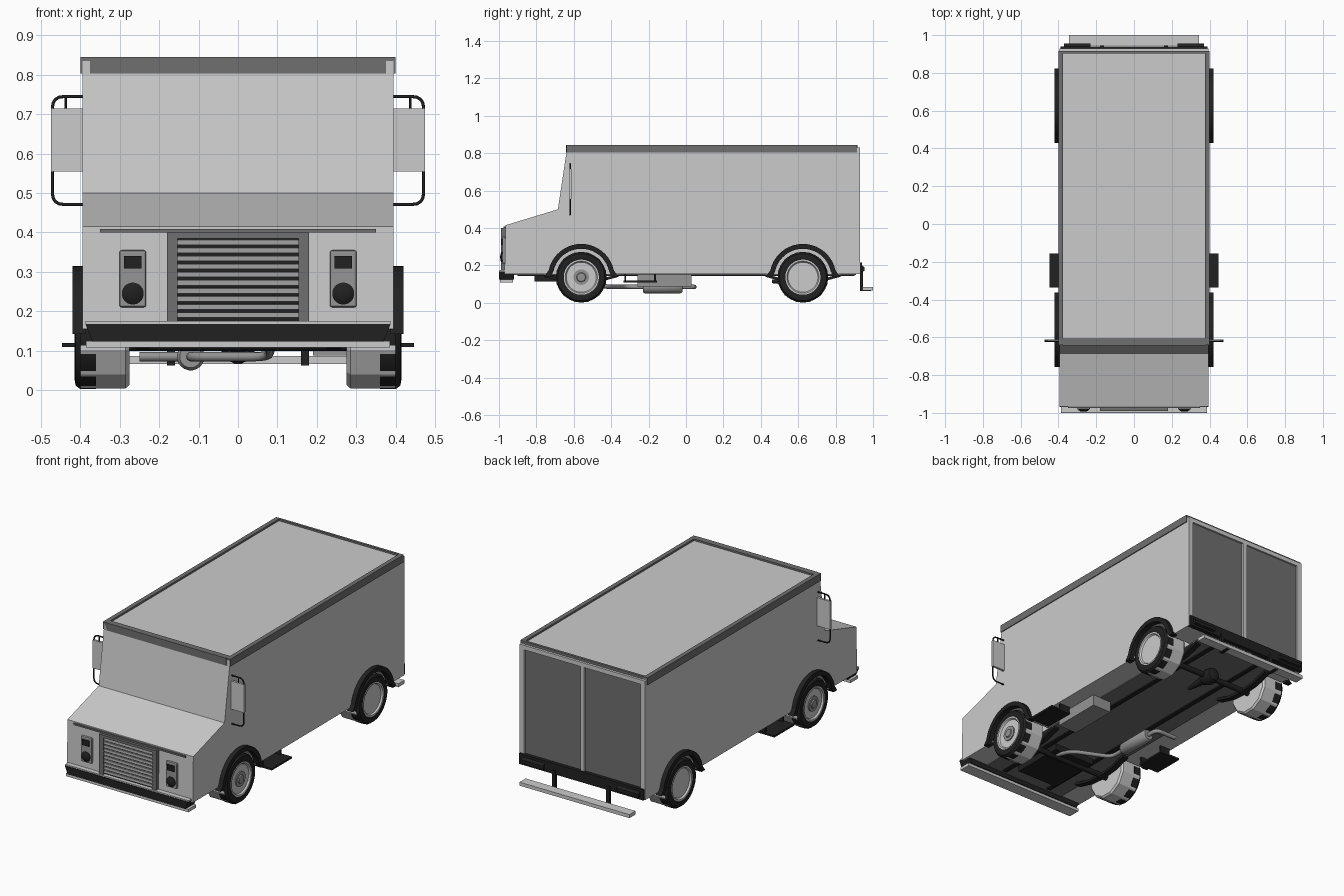
import bpy, bmesh
from math import sin, cos, pi, radians
from mathutils import Vector

if "Cube" in bpy.data.objects:
    bpy.data.objects.remove(bpy.data.objects["Cube"])


def mat(name, v):
    m = bpy.data.materials.new(name)
    m.diffuse_color = (v, v, v, 1)
    m.use_nodes = True
    m.node_tree.nodes["Principled BSDF"].inputs["Base Color"].default_value = m.diffuse_color
    return m


BLACK, DARK, MID = mat("black", 0.015), mat("dark_grey", 0.16), mat("mid_grey", 0.3)


def make(name, verts, faces, m=None, smooth=False):
    me = bpy.data.meshes.new(name)
    me.from_pydata(verts, [], faces)
    bm = bmesh.new()
    bm.from_mesh(me)
    bmesh.ops.remove_doubles(bm, verts=bm.verts, dist=1e-5)
    bmesh.ops.recalc_face_normals(bm, faces=bm.faces)
    bm.to_mesh(me)
    bm.free()
    ob = bpy.data.objects.new(name, me)
    bpy.context.collection.objects.link(ob)
    if m:
        me.materials.append(m)
    if smooth:
        bpy.ops.object.select_all(action='DESELECT')
        ob.select_set(True)
        bpy.context.view_layer.objects.active = ob
        bpy.ops.object.shade_smooth_by_angle(angle=radians(35))
    return ob


def prism(name, pts, x0, x1, m=None):
    """Extrude a (y, z) outline along x."""
    n = len(pts)
    v = [(x, y, z) for x in (x0, x1) for y, z in pts]
    f = [list(range(n)), list(range(2 * n - 1, n - 1, -1))]
    f += [[i, (i + 1) % n, n + (i + 1) % n, n + i] for i in range(n)]
    return make(name, v, f, m)


def box(name, x0, x1, y0, y1, z0, z1, m=None):
    return prism(name, [(y0, z0), (y1, z0), (y1, z1), (y0, z1)], x0, x1, m)


def lathe(name, prof, centre, n, m=None, axis='x', closed=False, smooth=True):
    """Turn a (distance along axis, radius) profile."""
    k, v, f = len(prof), [], []
    for i in range(n):
        a = 2 * pi * (i + 0.5) / n
        for d, r in prof:
            c, s = r * cos(a), r * sin(a)
            v.append(Vector((d, c, s) if axis == 'x' else (c, d, s)) + Vector(centre))
    for i in range(n):
        j = (i + 1) % n
        for p in range(k if closed else k - 1):
            q = (p + 1) % k
            f.append([i * k + p, i * k + q, j * k + q, j * k + p])
    return make(name, v, f, m, smooth)


def tube(name, pts, r, m, bevel=0.0):
    """Round pipe along a path, with optional rounded corners."""
    path = [Vector(pts[0])]
    for a, b, c in zip(pts, pts[1:], pts[2:]):
        a, b, c = Vector(a), Vector(b), Vector(c)
        p, q = b + (a - b).normalized() * bevel, b + (c - b).normalized() * bevel
        path += [(1 - t) ** 2 * p + 2 * t * (1 - t) * b + t * t * q for t in (0, .25, .5, .75, 1)]
    path.append(Vector(pts[-1]))
    cu = bpy.data.curves.new(name, 'CURVE')
    cu.dimensions, cu.bevel_depth, cu.bevel_resolution, cu.use_fill_caps = '3D', r, 2, True
    sp = cu.splines.new('POLY')
    sp.points.add(len(path) - 1)
    for pt, co in zip(sp.points, path):
        pt.co = (*co, 1)
    cu.materials.append(m)
    ob = bpy.data.objects.new(name, cu)
    bpy.context.collection.objects.link(ob)


SIDES = (("right", 1), ("left", -1))
AXLES = (("front", -0.56), ("rear", 0.625))
WZ = 0.137

# Body shell with four wheel wells
body = prism("body", [(-0.97, 0.155), (0.915, 0.155), (0.915, 0.835), (-0.64, 0.835),
                      (-0.64, 0.80), (-0.685, 0.50), (-0.965, 0.415)], -0.395, 0.395)
for end, y in AXLES:
    for side, s in SIDES:
        cut = lathe("well_cutter", [(s * 0.26, 0), (s * 0.26, 0.155), (s * 0.5, 0.155), (s * 0.5, 0)],
                    (0, y, WZ), 32, smooth=False)
        mod = body.modifiers.new("well", 'BOOLEAN')
        mod.object, mod.solver = cut, 'EXACT'
        bpy.context.view_layer.objects.active = body
        bpy.ops.object.modifier_apply(modifier=mod.name)
        bpy.data.objects.remove(cut)
box("floor_panel", -0.26, 0.26, -0.96, 0.91, 0.15, 0.156, DARK)

# Roof rim and rain rail
for side, s in SIDES:
    box("roof_rail_" + side, s * 0.375, s * 0.40, -0.64, 0.915, 0.803, 0.845, DARK)
box("roof_rail_front", -0.375, 0.375, -0.642, -0.607, 0.803, 0.845, DARK)
box("roof_rail_rear", -0.375, 0.375, 0.902, 0.916, 0.803, 0.845, DARK)

# Rear door frame, doors and sill
for side, s in SIDES:
    box("rear_post_" + side, s * 0.365, s * 0.395, 0.91, 0.93, 0.155, 0.83)
    box("rear_door_" + side, s * 0.012, s * 0.366, 0.91, 0.92, 0.215, 0.805, DARK)
    prism("rear_sill_end_" + side, [(0.925, 0.165), (0.955, 0.17), (0.955, 0.19), (0.925, 0.21)],
          s * 0.23, s * 0.37, BLACK)
    box("rear_step_bracket_" + side, s * 0.16, s * 0.18, 0.93, 0.945, 0.065, 0.18, BLACK)
    box("rear_step_arm_" + side, s * 0.16, s * 0.18, 0.93, 0.99, 0.063, 0.075, BLACK)
box("rear_centre_post", -0.012, 0.012, 0.91, 0.93, 0.21, 0.81)
box("rear_header", -0.37, 0.37, 0.91, 0.93, 0.805, 0.83)
box("rear_sill", -0.39, 0.39, 0.91, 0.94, 0.155, 0.215, BLACK)
box("rear_step", -0.345, 0.345, 0.945, 1.0, 0.066, 0.086)

# Grille surround and slats
box("grille_back", -0.155, 0.155, -0.975, -0.965, 0.175, 0.395, BLACK)
for side, s in SIDES:
    box("grille_side_" + side, s * 0.153, s * 0.18, -0.99, -0.965, 0.17, 0.40, DARK)
box("grille_top", -0.18, 0.18, -0.99, -0.965, 0.385, 0.40, DARK)
for i in range(10):
    z = 0.19 + i * 0.0205
    prism("grille_slat", [(-0.986, z - 0.006), (-0.97, z - 0.002), (-0.97, z + 0.008), (-0.982, z + 0.007)],
          -0.155, 0.155, MID)
box("nose_strip", -0.35, 0.35, -0.975, -0.96, 0.40, 0.409, DARK)

# Headlight clusters
for side, s in SIDES:
    x = s * 0.267
    bez = box("headlight_bezel_" + side, x - 0.034, x + 0.034, -0.982, -0.965, 0.21, 0.355, MID)
    bv = bez.modifiers.new("round", 'BEVEL')
    bv.width, bv.segments = 0.006, 2
    box("marker_light_" + side, x - 0.022, x + 0.022, -0.988, -0.975, 0.308, 0.34, BLACK)
    lathe("headlight_" + side, [(-0.97, 0.028), (-0.985, 0.028), (-0.992, 0.018), (-0.994, 0)],
          (x, 0, 0.245), 24, BLACK, 'y')

# Front bumper with pale lips and black face
box("bumper_top_lip", -0.387, 0.387, -0.997, -0.96, 0.168, 0.175)
box("bumper_lower_lip", -0.385, 0.385, -0.995, -0.925, 0.108, 0.125)
make("bumper_face", [(s * w, y, z) for y in (-1.0, -0.92) for s, w, z in
                     ((-1, 0.387, 0.168), (1, 0.387, 0.168), (1, 0.37, 0.124), (-1, 0.37, 0.124))],
     [(0, 1, 2, 3), (4, 5, 6, 7), (0, 1, 5, 4), (1, 2, 6, 5), (2, 3, 7, 6), (3, 0, 4, 7)], BLACK)

# Wheels: faceted inner drum, round tyre, hub; and arch flares
for end, y in AXLES:
    for side, s in SIDES:
        tag, c = end + "_" + side, (0, y, WZ)
        lathe("wheel_drum_" + tag, [(s * d, r) for d, r in
                                    ((0.275, 0), (0.275, 0.128), (0.285, 0.137), (0.40, 0.137), (0.40, 0))],
              c, 12, smooth=False)
        lathe("tyre_" + tag, [(s * d, r) for d, r in
                              ((0.36, 0.09), (0.36, 0.135), (0.40, 0.135), (0.412, 0.126), (0.415, 0.108),
                               (0.41, 0.092))], c, 32, BLACK, closed=True)
        lathe("rim_" + tag, [(s * d, r) for d, r in
                             ((0.395, 0.094), (0.413, 0.094), (0.413, 0.086), (0.404, 0.08), (0.404, 0))], c, 32)
        if end == "front":
            lathe("hub_" + tag, [(s * d, r) for d, r in
                                 ((0.40, 0.042), (0.41, 0.042), (0.41, 0.025), (0.415, 0.022), (0.415, 0))],
                  c, 24, MID)
        angs = [radians(12 + 156 * i / 20) for i in range(21)]
        outer = [(y + 0.178 * cos(a), WZ + 0.178 * sin(a)) for a in angs]
        inner = [(y + 0.152 * cos(a), WZ + 0.152 * sin(a)) for a in reversed(angs)]
        prism("arch_flare_" + tag, [(y + 0.197, 0.142)] + outer + [(y - 0.197, 0.142), (y - 0.165, 0.142)]
              + inner + [(y + 0.165, 0.142)], s * 0.385, s * 0.42, BLACK)
        # Leaf spring under each wheel station
        top = [(y + d, 0.118 + 0.9 * d * d) for d in (-0.2, -0.1, 0, 0.1, 0.2)]
        prism("leaf_spring_" + tag, top + [(p, z - 0.015) for p, z in reversed(top)], s * 0.225, s * 0.26, BLACK)
    lathe(end + "_axle", [(-0.28, 0), (-0.28, 0.016), (0.28, 0.016), (0.28, 0)], (0, y, 0.115), 12, BLACK)

# Mirrors on bent tube frames
for side, s in SIDES:
    tube("mirror_frame_" + side, [(s * 0.39, -0.62, 0.745), (s * 0.471, -0.62, 0.745),
                                  (s * 0.471, -0.62, 0.471), (s * 0.39, -0.62, 0.471)], 0.004, BLACK, 0.03)
    tube("mirror_stay_" + side, [(s * 0.437, -0.62, 0.71), (s * 0.437, -0.62, 0.745)], 0.003, BLACK)
    box("mirror_" + side, s * 0.395, s * 0.475, -0.625, -0.612, 0.555, 0.715)

# Side steps with hangers, frame rails
for side, s in SIDES:
    box("side_step_" + side, s * 0.32, s * 0.447, -0.335, -0.155, 0.11, 0.12, BLACK)
    for y in (-0.33, -0.17):
        box("step_hanger_" + side, s * 0.32, s * 0.385, y, y + 0.01, 0.115, 0.157, BLACK)
    box("frame_rail_" + side, s * 0.14, s * 0.165, -0.9, 0.9, 0.143, 0.152, BLACK)

# Underbody: engine pan, differential, shaft stub, battery box, exhaust
box("engine_pan", -0.13, 0.13, -0.81, -0.5, 0.115, 0.152, BLACK)
lathe("differential", [(-0.055, 0), (-0.045, 0.03), (0, 0.045), (0.04, 0.035), (0.055, 0)],
      (0, 0.63, 0.112), 16, BLACK, 'y')
lathe("shaft_stub", [(-0.17, 0), (-0.17, 0.01), (-0.04, 0.025), (-0.04, 0)], (0, 0.63, 0.115), 12, BLACK, 'y')
box("battery_box", 0.19, 0.31, -0.26, 0.03, 0.088, 0.152, MID)
lathe("muffler", [(-0.105, 0), (-0.105, 0.028), (-0.095, 0.035), (0.095, 0.035), (0.105, 0.028), (0.105, 0)],
      (-0.12, -0.125, 0.085), 20, MID, 'y')
tube("exhaust_pipe", [(0.08, -0.55, 0.12), (0.08, -0.42, 0.085), (-0.12, -0.33, 0.085), (-0.12, -0.2, 0.085)],
     0.012, MID, 0.04)
tube("tail_pipe", [(-0.12, -0.05, 0.085), (-0.12, 0.045, 0.085), (-0.25, 0.045, 0.085)], 0.012, MID, 0.03)
